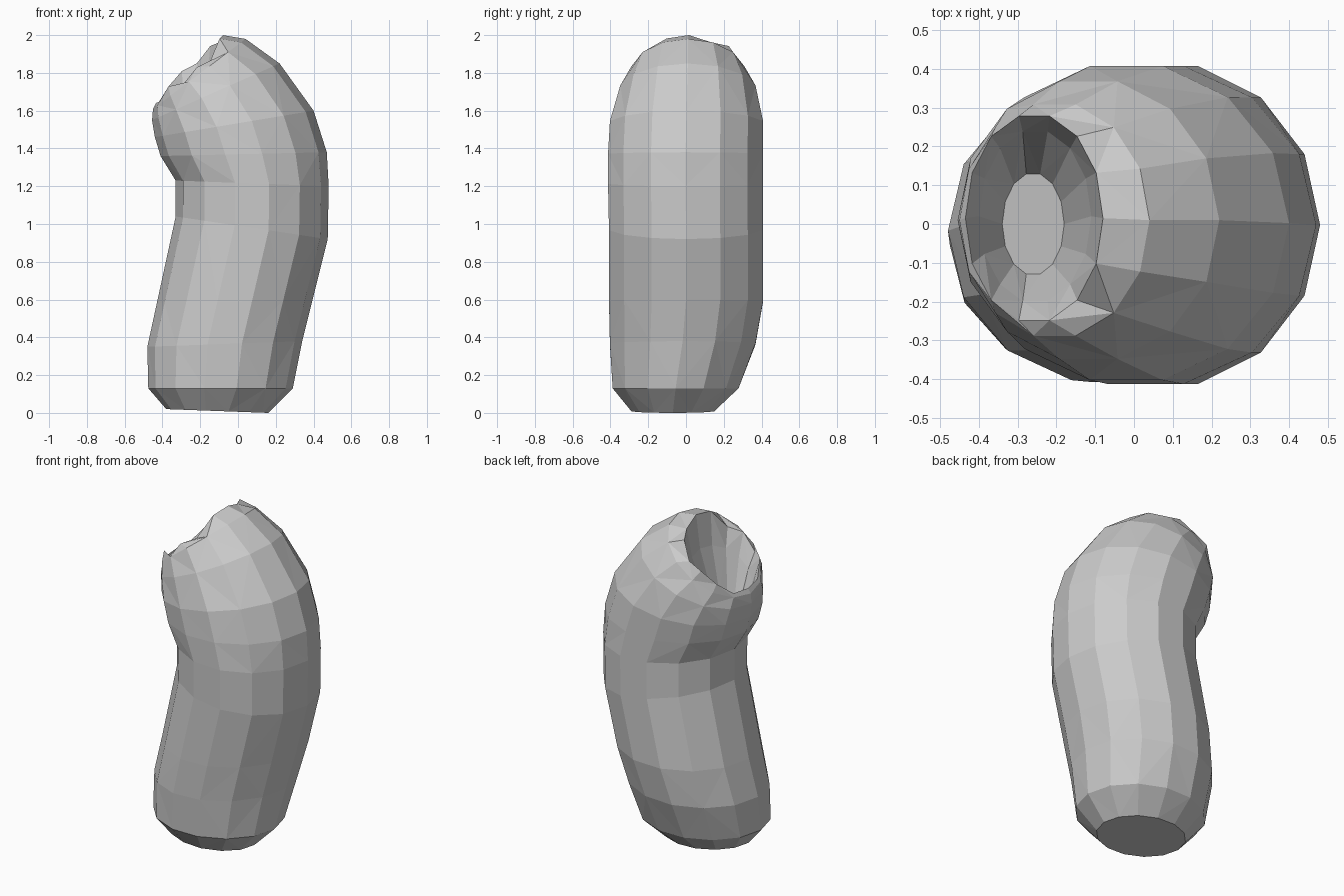
import bpy, bmesh, math

if "Cube" in bpy.data.objects:
    bpy.data.objects.remove(bpy.data.objects["Cube"])

SIDES = 14

# Each ring: inner (left) point x,z; outer (right) point x,z; front y, back y
outer_rings = [
    (-0.38, 0.02, 0.16, 0.00, -0.29, 0.15),
    (-0.475, 0.13, 0.29, 0.13, -0.39, 0.28),
    (-0.48, 0.35, 0.34, 0.38, -0.405, 0.37),
    (-0.43, 0.58, 0.395, 0.60, -0.41, 0.41),
    (-0.33, 1.04, 0.475, 0.92, -0.41, 0.41),
    (-0.33, 1.23, 0.48, 1.20, -0.415, 0.41),
    (-0.41, 1.36, 0.47, 1.38, -0.415, 0.41),
    (-0.44, 1.46, 0.40, 1.60, -0.405, 0.41),
    (-0.455, 1.55, 0.22, 1.85, -0.35, 0.37),
    (-0.45, 1.61, 0.04, 1.98, -0.29, 0.31),
]
rim_ring = (-0.435, 1.64, -0.08, 2.00, -0.25, 0.28)
pocket_rings = [
    (-0.40, 1.54, -0.11, 1.80, -0.20, 0.24),
    (-0.34, 1.40, -0.18, 1.52, -0.13, 0.13),
]
# Torn edge of the opening: small height changes around the rim
rim_tear = [0, -0.02, 0.01, -0.01, 0.03, 0.02, -0.01, 0, -0.01, 0.02, -0.05, -0.03, -0.07, 0.0]


def add_ring(bm, ring, tear=None):
    lx, lz, rx, rz, y0, y1 = ring
    verts = []
    for k in range(SIDES):
        a = 2 * math.pi * k / SIDES
        t = 0.5 + 0.5 * math.cos(a)
        y = (y0 + y1) / 2 + (y1 - y0) / 2 * math.sin(a) * 1.02
        z = lz + (rz - lz) * t + (tear[k] if tear else 0)
        verts.append(bm.verts.new((lx + (rx - lx) * t, y, z)))
    return verts


bm = bmesh.new()

# Bent body, rim and inner pocket as one continuous loft
loops = [add_ring(bm, r) for r in outer_rings]
loops.append(add_ring(bm, rim_ring, rim_tear))
loops += [add_ring(bm, r) for r in pocket_rings]
for i, (a, b) in enumerate(zip(loops, loops[1:])):
    for k in range(SIDES):
        n = (k + 1) % SIDES
        # alternate the triangle diagonal for an irregular faceted skin
        if (i + k) % 2:
            bm.faces.new((a[k], a[n], b[n]))
            bm.faces.new((a[k], b[n], b[k]))
        else:
            bm.faces.new((a[k], a[n], b[k]))
            bm.faces.new((a[n], b[n], b[k]))

# Base and pocket floor
bm.faces.new(list(reversed(loops[0])))
bm.faces.new(loops[-1])
bmesh.ops.recalc_face_normals(bm, faces=bm.faces[:])

mesh = bpy.data.meshes.new("hollow_bent_body")
bm.to_mesh(mesh)
bm.free()
body = bpy.data.objects.new("hollow_bent_body", mesh)
bpy.context.collection.objects.link(body)
